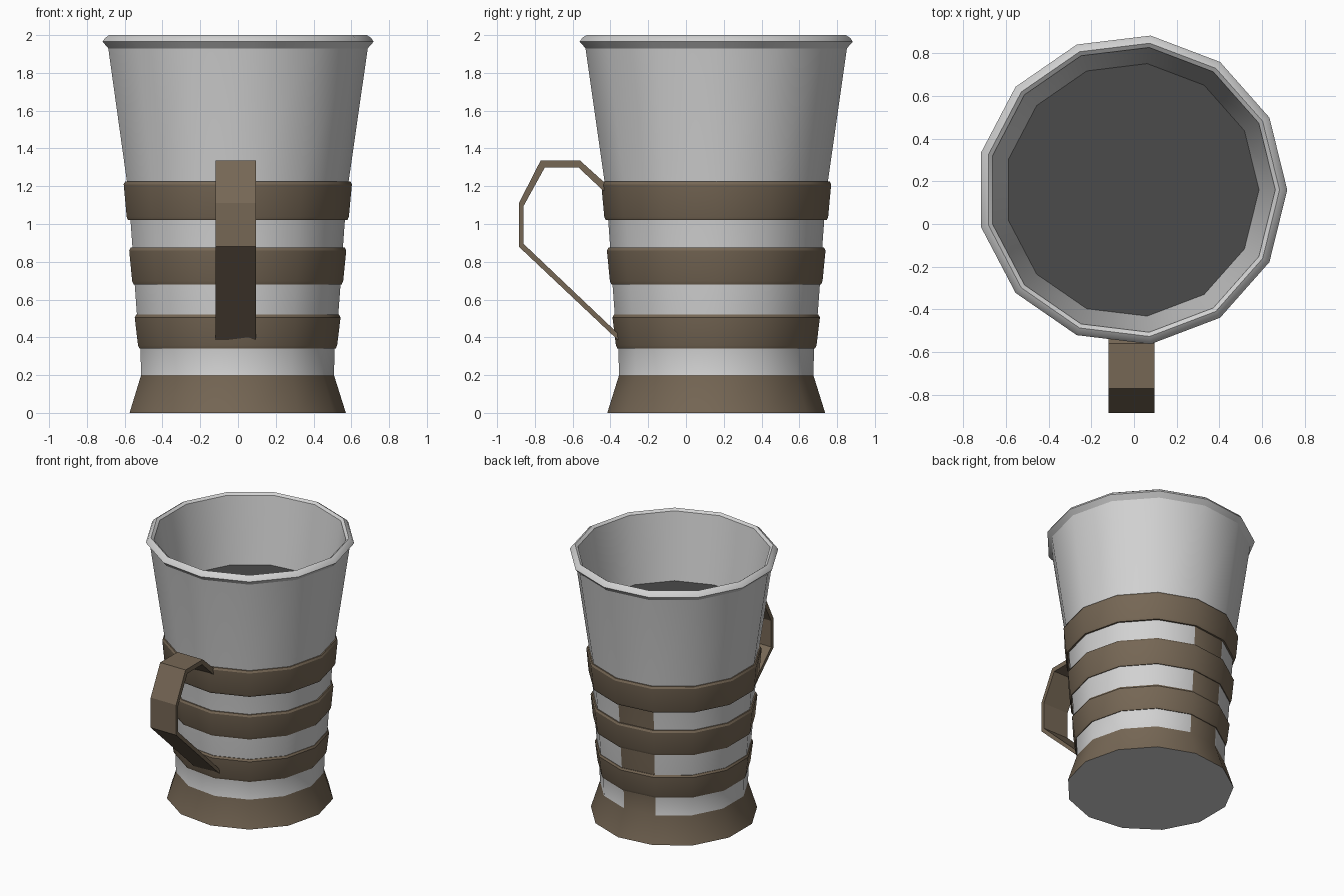
import bpy, bmesh, math

old = bpy.data.objects.get("Cube")
if old:
    bpy.data.objects.remove(old, do_unlink=True)

SIDES = 13
CX, CY = -0.01, 0.16


def material(name, rgb):
    m = bpy.data.materials.new(name)
    m.use_nodes = True
    col = (*rgb, 1.0)
    m.diffuse_color = col
    m.node_tree.nodes["Principled BSDF"].inputs["Base Color"].default_value = col
    return m


PALE = material("pale grey", (0.64, 0.64, 0.64))
BROWN = material("wood brown", (0.18, 0.135, 0.09))
DARK = material("dark liquid", (0.07, 0.07, 0.07))


def finish(bm, name, mats, smooth=True):
    bmesh.ops.recalc_face_normals(bm, faces=bm.faces)
    mesh = bpy.data.meshes.new(name)
    bm.to_mesh(mesh)
    bm.free()
    for m in mats:
        mesh.materials.append(m)
    ob = bpy.data.objects.new(name, mesh)
    bpy.context.collection.objects.link(ob)
    if smooth:
        bpy.ops.object.select_all(action="DESELECT")
        ob.select_set(True)
        bpy.context.view_layer.objects.active = ob
        bpy.ops.object.shade_smooth_by_angle(angle=math.radians(32))
    return ob


def lathe(name, profile, mats, closed=False, paint=None):
    """Spin (radius, z) points; cap the ends, or join them when closed."""
    bm = bmesh.new()
    rings = []
    for r, z in profile:
        rings.append([bm.verts.new((CX + r * math.cos(math.tau * i / SIDES),
                                    CY + r * math.sin(math.tau * i / SIDES), z))
                      for i in range(SIDES)])
    pairs = list(zip(rings, rings[1:]))
    if closed:
        pairs.append((rings[-1], rings[0]))
    for row, (a, b) in enumerate(pairs):
        for i in range(SIDES):
            j = (i + 1) % SIDES
            f = bm.faces.new((a[i], a[j], b[j], b[i]))
            if paint:
                f.material_index = paint(row, i)
    if not closed:
        bm.faces.new(rings[0])
        bm.faces.new(rings[-1])
    return finish(bm, name, mats)


# Cup: flared foot, tapering wall, rolled rim and inner wall.
# The foot row is brown, and so is one back column below the top band.
TOP_BAND_ROW = 7
cup_profile = [(0.581, 0), (0.518, 0.2), (0.522, 0.34), (0.541, 0.52),
               (0.553, 0.68), (0.565, 0.87), (0.576, 1.02), (0.595, 1.22),
               (0.697, 1.93), (0.728, 1.965), (0.715, 1.985), (0.692, 2.0),
               (0.672, 1.985), (0.592, 1.46)]
lathe("cup", cup_profile, [PALE, BROWN],
      paint=lambda row, i: int(row == 0 or (i == 3 and row < TOP_BAND_ROW)))

# Liquid surface
lathe("liquid", [(0.592, 1.47), (0.596, 1.485)], [DARK])

# Three chamfered bands
for name, z0, z1, r0, r1 in (("lower_band", 0.34, 0.52, 0.535, 0.553),
                             ("middle_band", 0.68, 0.875, 0.567, 0.583),
                             ("upper_band", 1.02, 1.225, 0.597, 0.613)):
    lathe(name, [(r0 - 0.05, z0), (r0 - 0.008, z0), (r0, z0 + 0.018),
                 (r1, z1 - 0.015), (r1 - 0.008, z1), (r1 - 0.05, z1)],
          [BROWN], closed=True)

# Handle: a flat strip bent along (y, z) outer and inner lines
outer = [(-0.41, 1.20), (-0.56, 1.335), (-0.77, 1.335),
         (-0.885, 1.11), (-0.885, 0.88), (-0.36, 0.385)]
inner = [(-0.41, 1.15), (-0.57, 1.30), (-0.747, 1.30),
         (-0.86, 1.095), (-0.86, 0.895), (-0.36, 0.42)]
bm = bmesh.new()
sections = [[bm.verts.new((x, y, z))
             for x, (y, z) in ((-0.12, o), (0.095, o), (0.095, n), (-0.12, n))]
            for o, n in zip(outer, inner)]
for a, b in zip(sections, sections[1:]):
    for i in range(4):
        j = (i + 1) % 4
        bm.faces.new((a[i], a[j], b[j], b[i]))
bm.faces.new(sections[0])
bm.faces.new(sections[-1])
finish(bm, "handle", [BROWN], smooth=False)
